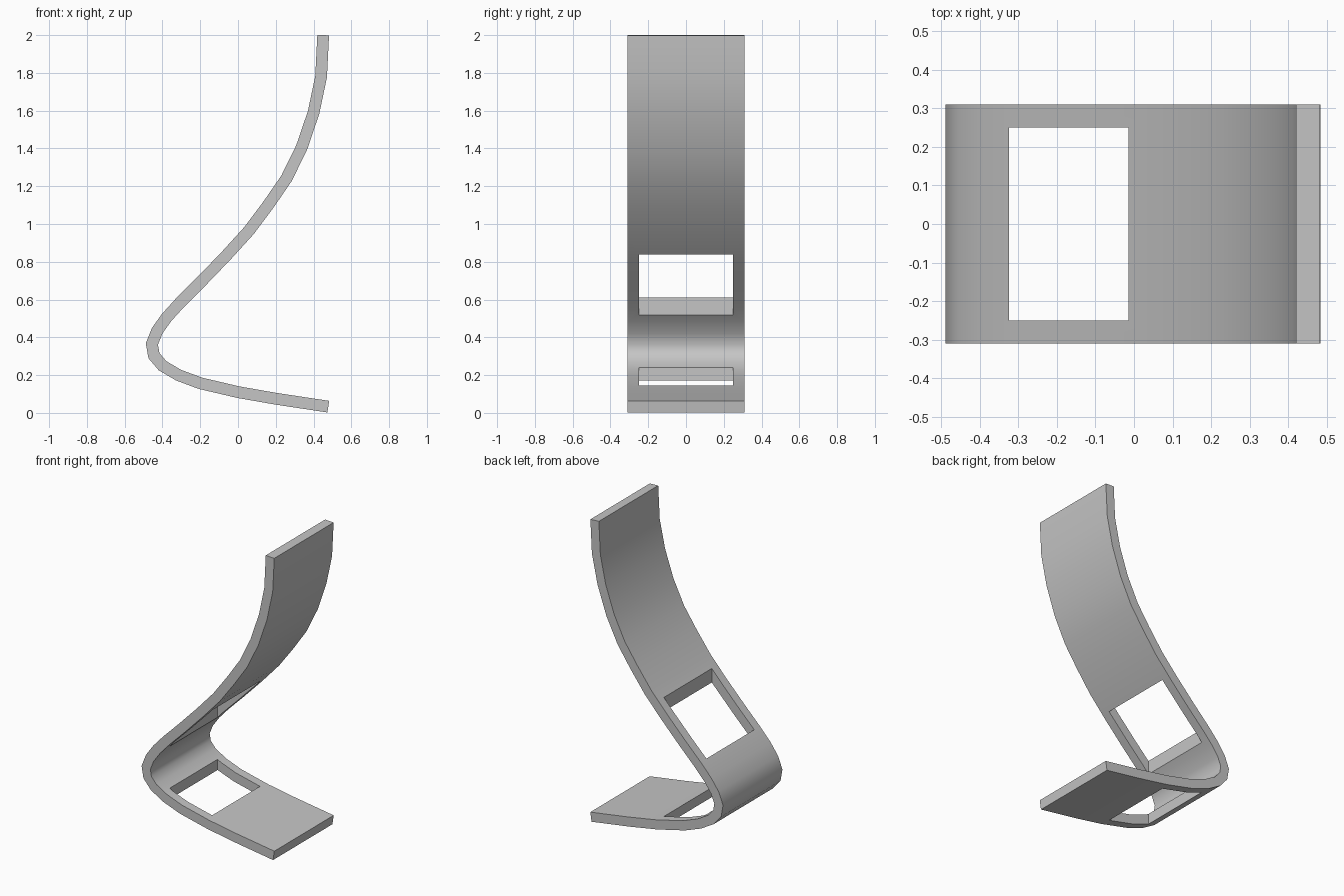
import bpy
import bmesh
import math
from mathutils import Vector

if "Cube" in bpy.data.objects:
    bpy.data.objects.remove(bpy.data.objects["Cube"], do_unlink=True)

THICK = 0.062
WIDTH = 0.62

grey = bpy.data.materials.new("plain grey")
grey.use_nodes = True
colour = (0.56, 0.56, 0.56, 1)
grey.diffuse_color = colour
grey.node_tree.nodes["Principled BSDF"].inputs["Base Color"].default_value = colour

# Centre line of the bent strip, from the top end down and around to the foot
path = [Vector(p) for p in (
    (.451, 2.0), (.44, 1.78), (.40, 1.59), (.337, 1.405), (.257, 1.242),
    (.165, 1.108), (.06, .967), (-.06, .835), (-.19, .70), (-.31, .58),
    (-.378, .505), (-.428, .435), (-.456, .365), (-.445, .303), (-.4, .25),
    (-.315, .2), (-.2, .157), (0, .11), (.2, .075), (.478, .033))]


def offset(points, dist):
    """Shift a polyline sideways, keeping the strip evenly thick at bends."""
    result = []
    for i, p in enumerate(points):
        a = (p - points[max(i - 1, 0)]).normalized()
        b = (points[min(i + 1, len(points) - 1)] - p).normalized()
        t = (a + b).normalized()
        stretch = max(t.dot(a), t.dot(b))
        result.append(p + Vector((-t.y, t.x)) * dist / stretch)
    return result


# Strip: the closed side profile extruded across the width
outline = offset(path, THICK / 2) + offset(path, -THICK / 2)[::-1]
bm = bmesh.new()
side = bm.faces.new([bm.verts.new((p.x, -WIDTH / 2, p.y)) for p in outline])
ext = bmesh.ops.extrude_face_region(bm, geom=[side])
moved = [v for v in ext["geom"] if isinstance(v, bmesh.types.BMVert)]
bmesh.ops.translate(bm, verts=moved, vec=(0, WIDTH, 0))
bmesh.ops.recalc_face_normals(bm, faces=bm.faces)
mesh = bpy.data.meshes.new("bent_strip")
bm.to_mesh(mesh)
bm.free()
mesh.materials.append(grey)
strip = bpy.data.objects.new("bent_strip", mesh)
bpy.context.collection.objects.link(strip)

# Window: one upright rectangular cut through both layers
bpy.ops.mesh.primitive_cube_add(size=1, location=(-.169, 0, .5))
cutter = bpy.context.object
cutter.name = "window_cutter"
cutter.scale = (.31, .5, 1.4)
cutter.hide_render = True
cut = strip.modifiers.new("window", "BOOLEAN")
cut.operation = "DIFFERENCE"
cut.solver = "EXACT"
cut.object = cutter

bpy.ops.object.select_all(action="DESELECT")
strip.select_set(True)
bpy.context.view_layer.objects.active = strip
bpy.ops.object.modifier_apply(modifier=cut.name)
bpy.data.objects.remove(cutter, do_unlink=True)
bpy.ops.object.shade_smooth_by_angle(angle=math.radians(40))
